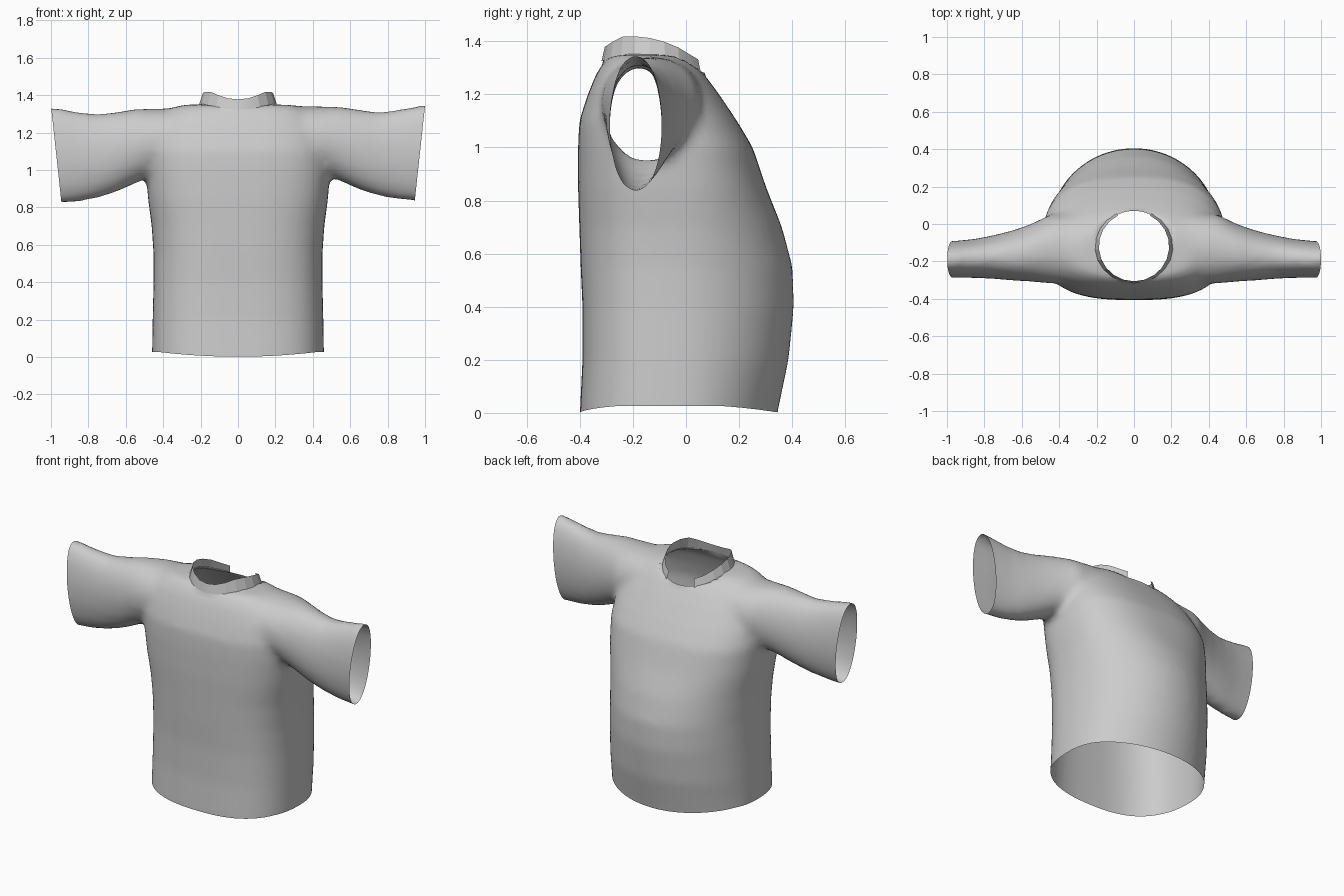
import bpy, bmesh, math
from mathutils import Vector

cube = bpy.data.objects.get("Cube")
if cube:
    bpy.data.objects.remove(cube)

grey = bpy.data.materials.new("plain grey cloth")
grey.use_nodes = True
GREY = (0.6, 0.6, 0.6, 1)
grey.diffuse_color = GREY
grey.node_tree.nodes["Principled BSDF"].inputs["Base Color"].default_value = GREY


def lerp_table(table, t):
    """Linear lookup in a list of (key, value) pairs."""
    if t <= table[0][0]:
        return table[0][1]
    for (a, va), (b, vb) in zip(table, table[1:]):
        if t <= b:
            return va + (vb - va) * (t - a) / (b - a)
    return table[-1][1]


def spow(v, n):
    return math.copysign(abs(v) ** (2 / n), v)


def loft(bm, rings):
    """Closed solid through a list of equal-length point rings."""
    rows = [[bm.verts.new(p) for p in ring] for ring in rings]
    count = len(rows[0])
    for a, b in zip(rows, rows[1:]):
        for i in range(count):
            j = (i + 1) % count
            bm.faces.new((a[i], a[j], b[j], b[i]))
    bm.faces.new(rows[0])
    bm.faces.new(rows[-1])


def finish(name, bm, angle):
    mesh = bpy.data.meshes.new(name)
    bm.to_mesh(mesh)
    bm.free()
    mesh.materials.append(grey)
    obj = bpy.data.objects.new(name, mesh)
    bpy.context.collection.objects.link(obj)
    bpy.ops.object.select_all(action='DESELECT')
    obj.select_set(True)
    bpy.context.view_layer.objects.active = obj
    bpy.ops.object.shade_smooth_by_angle(angle=math.radians(angle))
    return obj


# Torso rings: height, half width, front y, back y, widest y, back squareness
TORSO = [
    (-0.10, .46, -.40, .33, -.03, 2.0), (0.00, .46, -.40, .345, -.03, 2.0),
    (0.20, .457, -.39, .387, -.03, 2.0), (0.40, .452, -.39, .407, -.03, 2.0),
    (0.55, .452, -.397, .402, -.03, 2.0), (0.70, .462, -.402, .362, -.04, 2.1),
    (0.85, .482, -.407, .302, -.07, 2.4), (1.00, .492, -.407, .252, -.10, 2.6),
    (1.10, .485, -.402, .192, -.13, 2.6), (1.20, .465, -.37, .125, -.15, 2.5),
    (1.28, .42, -.337, .065, -.15, 2.4), (1.335, .35, -.30, .01, -.15, 2.2),
    (1.35, .28, -.27, -.04, -.15, 2.0),
]
# Sleeve sections: distance out, front y, back y, bottom z, top z
SLEEVE = [
    (0.15, -.30, .02, 1.10, 1.345), (0.30, -.32, .06, 1.04, 1.343),
    (0.45, -.318, .05, .985, 1.34), (0.55, -.308, .00, .94, 1.338),
    (0.65, -.302, -.035, .895, 1.322), (0.75, -.293, -.06, .862, 1.31),
    (0.85, -.288, -.08, .843, 1.322), (0.97, -.287, -.092, .832, 1.345),
    (1.12, -.285, -.092, .82, 1.352),
]
SIDES = 48
angles = [math.tau * i / SIDES for i in range(SIDES)]


def torso_ring(z, hw, yf, yb, cy, n_back):
    ring = []
    for a in angles:
        c, s = math.cos(a), math.sin(a)
        n = n_back if s > 0 else 2.8
        depth = yb - cy if s > 0 else cy - yf
        ring.append((hw * spow(c, n), cy + depth * spow(s, n), z))
    return ring


def sleeve_ring(side, x, yf, yb, zb, zt):
    drop = 0.012 if side < 0 else 0
    return [(side * x, (yf + yb) / 2 + (yb - yf) / 2 * spow(math.cos(a), 2.2),
             (zb + zt) / 2 - drop + (zt - zb) / 2 * math.sin(a)) for a in angles]


# Fuse torso and sleeves into one softly blended skin
bm = bmesh.new()
loft(bm, [torso_ring(*row) for row in TORSO])
for side in (1, -1):
    loft(bm, [sleeve_ring(side, *row) for row in SLEEVE])
bmesh.ops.recalc_face_normals(bm, faces=bm.faces)
shirt = finish("shirt_body", bm, 60)
remesh = shirt.modifiers.new("fuse", 'REMESH')
remesh.mode = 'VOXEL'
remesh.voxel_size = 0.022
soften = shirt.modifiers.new("soften", 'SMOOTH')
soften.factor = 0.5
soften.iterations = 8
depsgraph = bpy.context.evaluated_depsgraph_get()
fused = bpy.data.meshes.new_from_object(shirt.evaluated_get(depsgraph))
bpy.data.objects.remove(shirt)

bm = bmesh.new()
bm.from_mesh(fused)
bpy.data.meshes.remove(fused)
for f in bm.faces:
    f.material_index = 0


def cut_open(point, normal):
    bmesh.ops.bisect_plane(bm, geom=bm.verts[:] + bm.edges[:] + bm.faces[:],
                           plane_co=point, plane_no=normal, clear_outer=True)


# Open hem and slanted cuffs
cut_open((0, 0, 0.002), (0, 0, -1))
for side in (1, -1):
    cut_open((side, 0, 1.345), Vector((side * 0.51, 0, -0.055)).normalized())

# Hem rises slightly towards the sides
for v in bm.verts:
    if v.co.z < 0.2:
        v.co.z += 0.025 * min(1, (v.co.x / 0.42) ** 2) * (1 - v.co.z / 0.2)

# Neck hole, with its rim drawn onto a clean oval
NECK_Y, NECK_RX, NECK_RY = -0.12, 0.2, 0.19
BAND_LOW = [(-.31, 1.33), (-.2, 1.348), (-.1, 1.343), (.07, 1.275)]
BAND_HIGH = [(-.31, 1.378), (-.25, 1.418), (-.16, 1.418), (-.05, 1.39), (.06, 1.325)]


def in_neck(p):
    return p.z > 1.2 and math.hypot(p.x / NECK_RX, (p.y - NECK_Y) / NECK_RY) < 1


hole = [f for f in bm.faces if in_neck(f.calc_center_median())]
bmesh.ops.delete(bm, geom=hole, context='FACES')
for v in bm.verts:
    if v.is_boundary and v.co.z > 1.2 and abs(v.co.x) < 0.3:
        a = math.atan2((v.co.y - NECK_Y) / NECK_RY, v.co.x / NECK_RX)
        y = NECK_Y + NECK_RY * math.sin(a)
        v.co = (NECK_RX * math.cos(a), y, lerp_table(BAND_LOW, y) + 0.006)
finish("shirt_body", bm, 60)

# Collar band, leaning inward and open at the +y side
bm = bmesh.new()
STEPS = 18
rows = []
for i in range(STEPS + 1):
    a = math.radians(117 + 306 * i / STEPS)
    c, s = math.cos(a), math.sin(a)
    y = NECK_Y + NECK_RY * s
    low = bm.verts.new((c * (NECK_RX + .012), NECK_Y + (NECK_RY + .008) * s,
                        lerp_table(BAND_LOW, y) - 0.004))
    high = bm.verts.new((c * (NECK_RX - .012), NECK_Y + (NECK_RY - .004) * s,
                         lerp_table(BAND_HIGH, y)))
    rows.append((low, high))
for (a, b), (c, d) in zip(rows, rows[1:]):
    bm.faces.new((a, c, d, b))
finish("collar_band", bm, 15)
